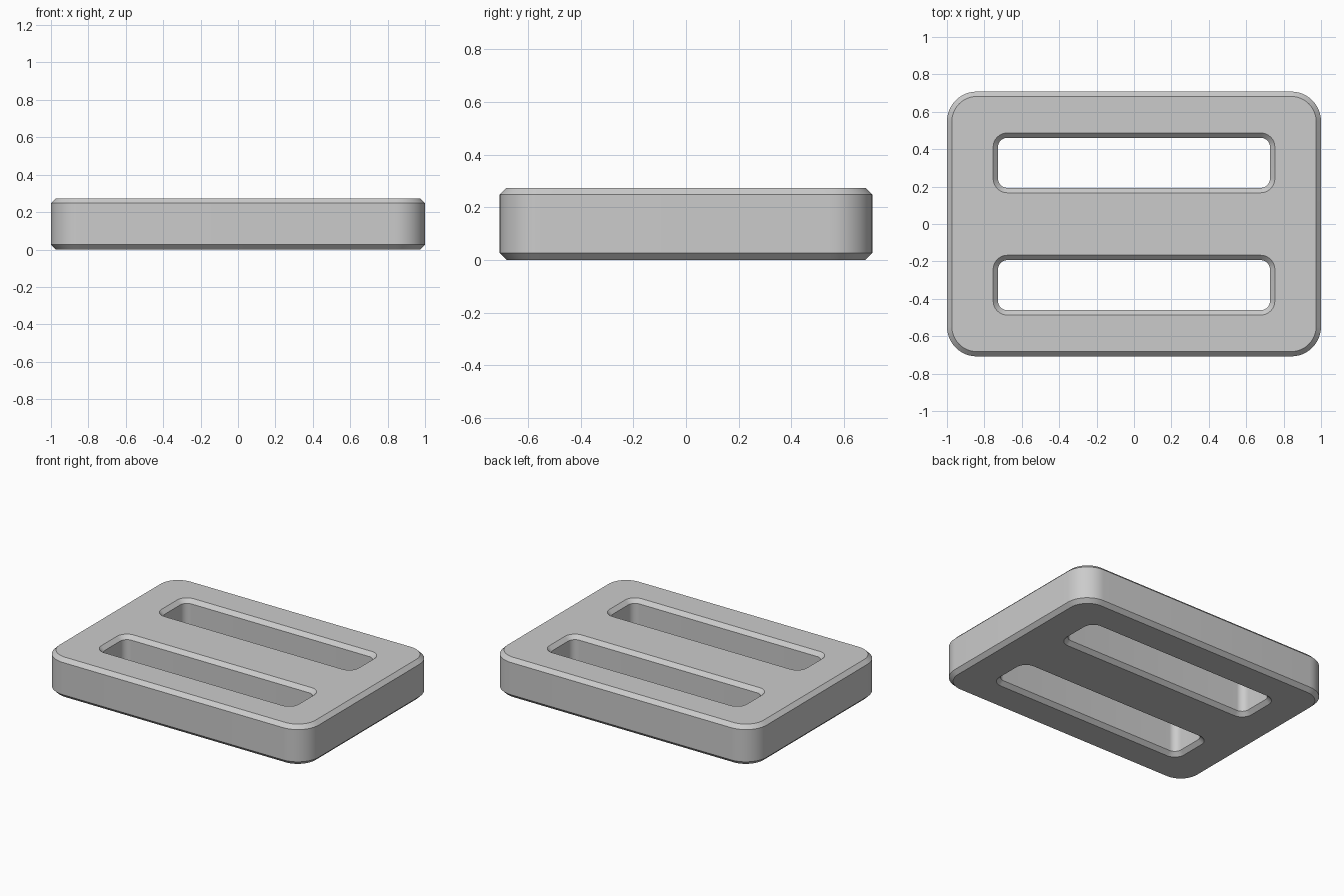
import bpy
import bmesh
from math import cos, sin, pi

cube = bpy.data.objects.get("Cube")
if cube:
    bpy.data.objects.remove(cube, do_unlink=True)

HEIGHT = 0.274
CHAMFER = 0.026
STEPS = 12

grey = bpy.data.materials.new("plain grey")
grey.use_nodes = True
colour = (0.6, 0.6, 0.6, 1)
grey.diffuse_color = colour
grey.node_tree.nodes["Principled BSDF"].inputs["Base Color"].default_value = colour


def rounded_ring(bm, half_x, half_y, radius, centre_y, z):
    """Closed loop of vertices around a rounded rectangle."""
    verts = []
    corners = ((1, 1), (-1, 1), (-1, -1), (1, -1))
    for quarter, (sx, sy) in enumerate(corners):
        for i in range(STEPS + 1):
            a = (quarter + i / STEPS) * pi / 2
            x = sx * (half_x - radius) + radius * cos(a)
            y = centre_y + sy * (half_y - radius) + radius * sin(a)
            verts.append(bm.verts.new((x, y, z)))
    return verts


def chamfered_wall(bm, half_x, half_y, radius, centre_y, inset):
    """Upright wall with chamfered rims; returns its bottom and top edges."""
    levels = ((0, inset), (CHAMFER, 0), (HEIGHT - CHAMFER, 0), (HEIGHT, inset))
    rings = [rounded_ring(bm, half_x - d, half_y - d, radius - d, centre_y, z)
             for z, d in levels]
    count = len(rings[0])
    for low, high in zip(rings, rings[1:]):
        for i in range(count):
            j = (i + 1) % count
            bm.faces.new((low[i], low[j], high[j], high[i]))
    return [[bm.edges.get((r[i], r[i - 1])) for i in range(count)]
            for r in (rings[0], rings[-1])]


bm = bmesh.new()
# Outer rim, then the two strap slots, whose chamfers open outwards
walls = [chamfered_wall(bm, 1.0, 0.708, 0.16, 0, CHAMFER)]
for side in (-1, 1):
    walls.append(chamfered_wall(bm, 0.727, 0.134, 0.05, side * 0.327, -CHAMFER))

# Flat bottom and top around the slots
for level, normal in ((0, (0, 0, -1)), (1, (0, 0, 1))):
    edges = [e for wall in walls for e in wall[level]]
    bmesh.ops.triangle_fill(bm, use_beauty=True, edges=edges, normal=normal)
bmesh.ops.recalc_face_normals(bm, faces=bm.faces)

mesh = bpy.data.meshes.new("slotted_buckle")
bm.to_mesh(mesh)
bm.free()
mesh.materials.append(grey)
buckle = bpy.data.objects.new("slotted_buckle", mesh)
bpy.context.collection.objects.link(buckle)

bpy.ops.object.select_all(action="DESELECT")
buckle.select_set(True)
bpy.context.view_layer.objects.active = buckle
bpy.ops.object.shade_smooth_by_angle(angle=pi / 6)
